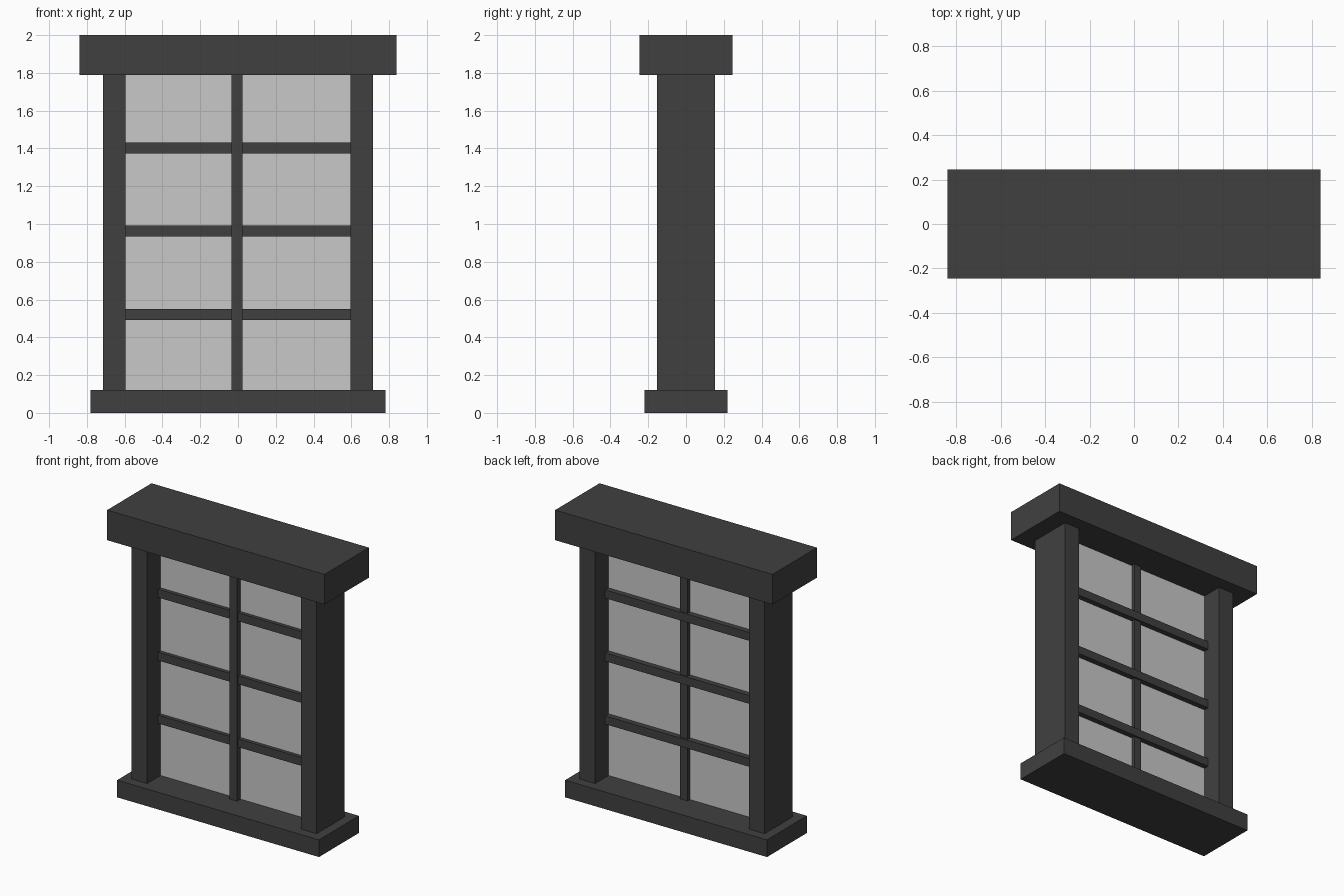
import bpy

if "Cube" in bpy.data.objects:
    bpy.data.objects.remove(bpy.data.objects["Cube"])


def material(name, grey):
    m = bpy.data.materials.new(name)
    m.diffuse_color = (grey, grey, grey, 1.0)
    m.use_nodes = True
    m.node_tree.nodes["Principled BSDF"].inputs["Base Color"].default_value = m.diffuse_color
    return m


FRAME = material("dark_grey_frame", 0.051)
GLASS = material("light_grey_glass", 0.578)


def box(name, x, y, z, mat):
    """Axis-aligned box from (min, max) ranges."""
    bpy.ops.mesh.primitive_cube_add(size=1)
    ob = bpy.context.object
    ob.name = name
    ranges = (x, y, z)
    for v in ob.data.vertices:
        v.co = [lo if c < 0 else hi for c, (lo, hi) in zip(v.co, ranges)]
    ob.data.materials.append(mat)
    return ob


# sill and lintel
box("sill", (-0.78, 0.78), (-0.22, 0.22), (0.0, 0.12), FRAME)
box("lintel", (-0.84, 0.84), (-0.245, 0.245), (1.79, 2.0), FRAME)

# side posts
for side, x in (("left", (-0.715, -0.595)), ("right", (0.595, 0.715))):
    box(side + "_post", x, (-0.153, 0.153), (0.12, 1.79), FRAME)

# glazing bars: the upright sits slightly forward of the crossbars
box("upright_bar", (-0.035, 0.023), (-0.043, 0.031), (0.12, 1.79), FRAME)
for i in range(3):
    z = 0.522 + 0.44 * i
    box(f"crossbar_{i + 1}", (-0.595, 0.595), (-0.031, 0.043),
        (z - 0.029, z + 0.029), FRAME)

# glass sheet
box("glass_pane", (-0.595, 0.595), (-0.005, 0.005), (0.12, 1.79), GLASS)
